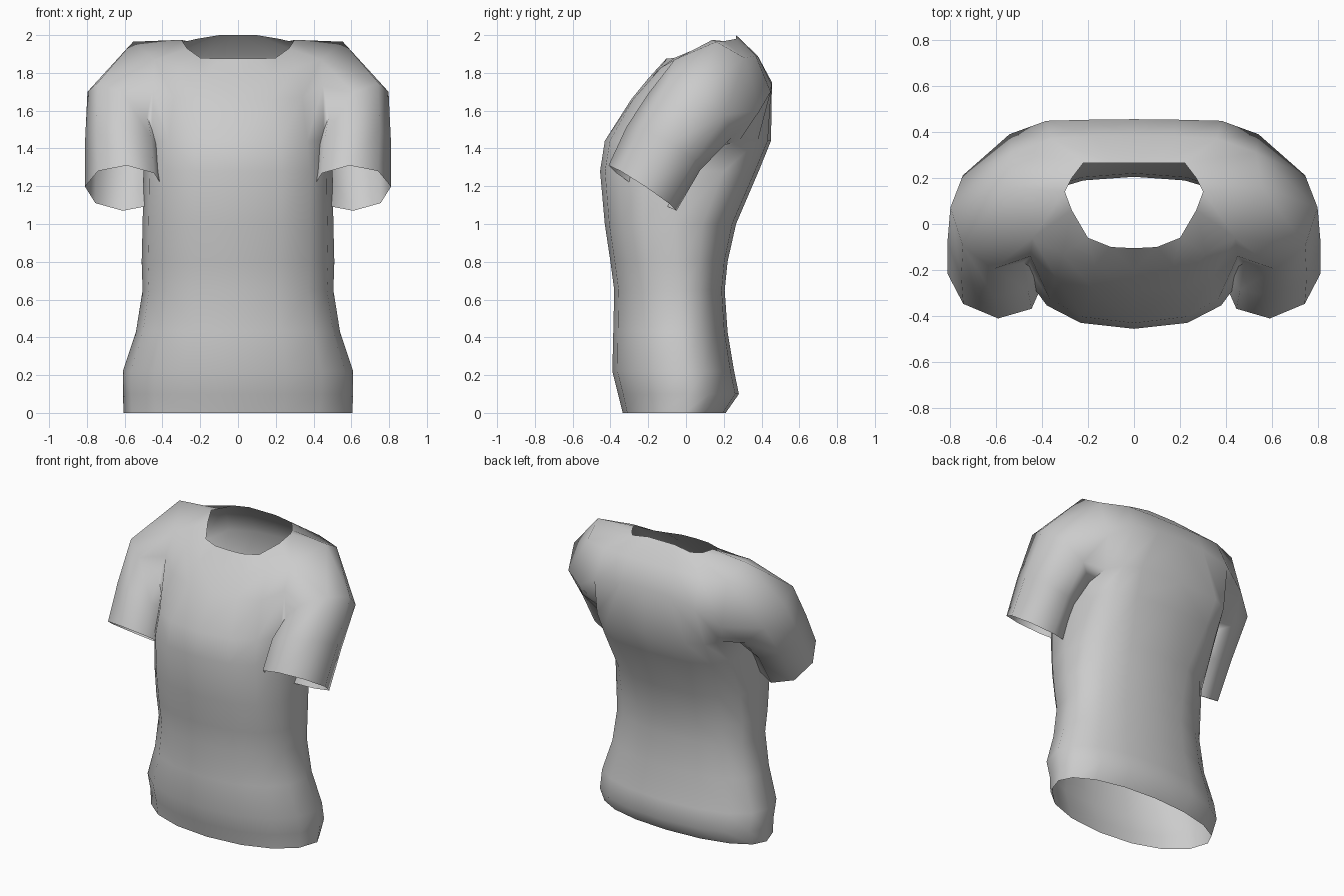
import bpy, bmesh, math
from mathutils import Vector

if "Cube" in bpy.data.objects:
    bpy.data.objects.remove(bpy.data.objects["Cube"])

COLS = 9  # columns from centre front round to centre back (half shirt, mirrored)


def body_ring(z, w, yf, yb, eb=None):
    """Half of an oval cross-section, rounder at the hem, squarer at the chest.
    eb sets a separate squareness for the back half."""
    c = (yf + yb) / 2 + 0.055 * min(1, max(0, (1.2 - z) / 0.5))  # widest point
    ef = 0.95 - 0.15 * min(1, z / 1.2)
    pts = []
    for j in range(COLS):
        a = math.pi * j / (COLS - 1)
        s, k = max(0, math.sin(a)), math.cos(a)
        e = ef if k > 0 else (eb or ef)
        d = c - yf if k > 0 else yb - c
        x = 0 if j in (0, COLS - 1) else w * s ** e
        pts.append((x, c - d * math.copysign(abs(k) ** e, k), z))
    return pts


def sleeve_ring(center, u, v):
    """Eight-sided tilted oval, starting at the inner front."""
    c, u, v = Vector(center), Vector(u), Vector(v)
    angles = [math.radians(135 + 45 * k) for k in range(8)]
    return [c + u * math.cos(a) + v * math.sin(a) for a in angles]


# Torso from hem to armpit: height, half width, front y, back y
body = [(0, .605, -.335, .21), (.10, .61, -.36, .28), (.22, .61, -.39, .255),
        (.43, .54, -.385, .22), (.65, .505, -.38, .205), (.80, .51, -.40, .22),
        (1.0, .505, -.43, .265), (1.28, .50, -.455, .385, .6), (1.44, .485, -.43, .45, .5)]
rows = [body_ring(*b) for b in body]

# Chest and back row (open at the armhole), shoulder row, neckline
rows.append([(0, -.29, 1.66), (.18, -.28, 1.66), (.34, -.23, 1.67), (.45, -.14, 1.73), None,
             (.54, .39, 1.60), (.38, .448, 1.70), (.18, .453, 1.74), (0, .455, 1.75)])
rows.append([(0, -.20, 1.77), (.17, -.18, 1.78), (.31, -.13, 1.83), (.44, -.06, 1.87), (.555, .16, 1.965),
             (.53, .31, 1.88), (.36, .37, 1.89), (.18, .38, 1.89), (0, .38, 1.89)])
rows.append([(0, -.105, 1.875), (.10, -.10, 1.875), (.20, -.06, 1.88), (.27, .06, 1.93), (.30, .14, 1.975),
             (.27, .20, 1.968), (.22, .265, 1.98), (.10, .265, 2.0), (0, .265, 2.0)])

bm = bmesh.new()
grid = [[bm.verts.new(p) if p else None for p in row] for row in rows]
for lo, hi in zip(grid, grid[1:]):
    for j in range(COLS - 1):
        quad = [lo[j], lo[j + 1], hi[j + 1], hi[j]]
        if all(quad):
            bm.faces.new(quad)

# Sleeve grown out of the armhole: shoulder cap, middle, cuff
r0, r1, r2 = grid[8:11]
loop = [r0[3], r0[4], r0[5], r1[5], r2[5], r2[4], r2[3], r1[3]]
for spec in [((.612, .022, 1.575), (.185, .05, .125), (0, -.218, .12)),
             ((.605, -.12, 1.40), (.205, .04, .03), (0, -.195, .115)),
             ((.60, -.23, 1.19), (.21, .015, .008), (-.01, -.18, .12))]:
    ring = [bm.verts.new(p) for p in sleeve_ring(*spec)]
    for k in range(8):
        n = (k + 1) % 8
        bm.faces.new([loop[k], loop[n], ring[n], ring[k]])
    loop = ring

# Mirror to the other side and weld the centre line
geom = bm.verts[:] + bm.edges[:] + bm.faces[:]
bmesh.ops.mirror(bm, geom=geom, axis='X', merge_dist=0.0005)
bmesh.ops.remove_doubles(bm, verts=bm.verts[:], dist=0.0005)
bmesh.ops.recalc_face_normals(bm, faces=bm.faces[:])
for f in bm.faces:
    f.smooth = True

mesh = bpy.data.meshes.new("shirt")
bm.to_mesh(mesh)
bm.free()
shirt = bpy.data.objects.new("shirt", mesh)
bpy.context.collection.objects.link(shirt)
